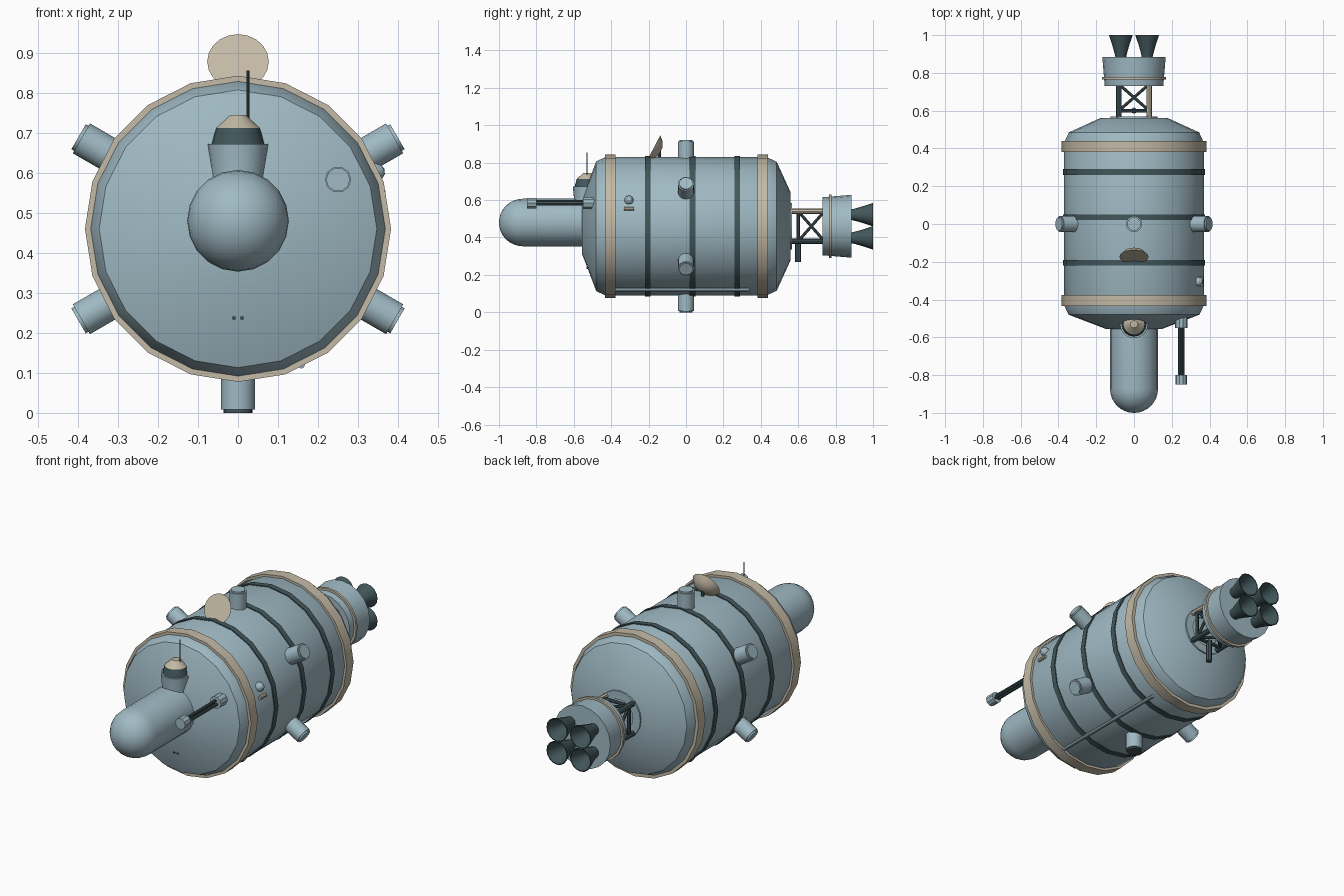
import bpy
import bmesh
import math
from mathutils import Vector

cube = bpy.data.objects.get("Cube")
if cube:
    bpy.data.objects.remove(cube, do_unlink=True)


def material(name, rgb):
    m = bpy.data.materials.new(name)
    m.use_nodes = True
    m.diffuse_color = (*rgb, 1)
    m.node_tree.nodes["Principled BSDF"].inputs["Base Color"].default_value = (*rgb, 1)
    return m


BLUE = material("pale blue grey", (0.35, 0.49, 0.55))
DARK = material("dark slate", (0.055, 0.095, 0.105))
TAN = material("warm tan", (0.55, 0.49, 0.38))

CZ = 0.46  # height of the hull's long axis
BACK = Vector((0, 1, 0))
UP = Vector((0, 0, 1))
parts = []


def lathe(name, profile, mat, origin=(0, 0, CZ), axis=BACK, sides=20):
    """Revolve (distance, radius) points about an axis through origin."""
    bm = bmesh.new()
    rings = []
    for d, r in profile:
        rings.append([bm.verts.new((r * math.cos(math.tau * i / sides),
                                    r * math.sin(math.tau * i / sides), d))
                      for i in range(sides)])
    for a, b in zip(rings, rings[1:]):
        for i in range(sides):
            j = (i + 1) % sides
            bm.faces.new((a[i], a[j], b[j], b[i]))
    bmesh.ops.remove_doubles(bm, verts=bm.verts, dist=1e-5)
    bmesh.ops.recalc_face_normals(bm, faces=bm.faces)
    mesh = bpy.data.meshes.new(name)
    bm.to_mesh(mesh)
    bm.free()
    mesh.materials.append(mat)
    obj = bpy.data.objects.new(name, mesh)
    obj.location = origin
    obj.rotation_euler = Vector(axis).to_track_quat("Z", "Y").to_euler()
    bpy.context.collection.objects.link(obj)
    parts.append(obj)
    return obj


def cylinder(name, d0, d1, r, mat, **kw):
    return lathe(name, [(d0, 0), (d0, r), (d1, r), (d1, 0)], mat, **kw)


def rod(name, a, b, r, mat, sides=8):
    a, b = Vector(a), Vector(b)
    return cylinder(name, 0, (b - a).length, r, mat, origin=a, axis=b - a, sides=sides)


# Main hull with tapered ends
lathe("hull", [(-0.555, 0), (-0.555, 0.15), (-0.48, 0.347), (-0.43, 0.37),
               (0.43, 0.37), (0.485, 0.345), (0.56, 0.18), (0.56, 0)], BLUE)
for name, y in (("front_rim", -0.405), ("rear_rim", 0.41)):
    cylinder(name, y - 0.029, y + 0.029, 0.3825, TAN)
for i, y in enumerate((-0.205, 0.035, 0.275)):
    cylinder(f"hull_band_{i + 1}", y - 0.015, y + 0.015, 0.375, DARK)

# Six radial stub ports around the middle
for i in range(6):
    ang = math.radians(30 + 60 * i)
    axis = (math.cos(ang), 0, math.sin(ang))
    cylinder(f"side_port_{i + 1}", 0.33, 0.452, 0.043, BLUE, axis=axis, sides=16)
    cylinder(f"side_port_cap_{i + 1}", 0.44, 0.46, 0.036, DARK if i == 4 else BLUE,
             axis=axis, sides=16)

# Rounded nose capsule
R = 0.127
dome = [(-0.873 - R * math.cos(t), R * math.sin(t))
        for t in (math.pi / 2 * k / 8 for k in range(9))]
lathe("nose_capsule", dome + [(-0.5, R), (-0.5, 0)], BLUE, origin=(0, 0, 0.48))

# Turret on the capsule
TURRET = dict(origin=(0, -0.53, 0), axis=UP, sides=16)
lathe("turret_base", [(0.5, 0), (0.5, 0.065), (0.6, 0.068), (0.672, 0.075), (0.672, 0)],
      BLUE, **TURRET)
lathe("turret_collar", [(0.66, 0), (0.67, 0.066), (0.712, 0.055), (0.712, 0)], DARK, **TURRET)
lathe("turret_cap", [(0.71, 0), (0.712, 0.055), (0.744, 0.02), (0.744, 0)], TAN, **TURRET)
rod("whip_antenna", (0.025, -0.53, 0.7), (0.025, -0.53, 0.855), 0.0035, DARK, 6)

# Forward boom beside the capsule
BOOM = dict(origin=(0.25, 0, 0.583), sides=10)
cylinder("boom_base", -0.55, -0.48, 0.033, BLUE, **BOOM)
cylinder("boom_tip", -0.85, -0.8, 0.03, BLUE, **BOOM)
for i in range(3):
    t = math.tau * i / 3 + math.pi / 2
    x, z = 0.25 + 0.011 * math.cos(t), 0.583 + 0.011 * math.sin(t)
    rod(f"boom_strut_{i + 1}", (x, -0.81, z), (x, -0.54, z), 0.0075, DARK)

# Small twin lamps low on the front
for side, x in (("left", 0.01), ("right", -0.01)):
    rod(f"{side}_lamp", (x, -0.532, 0.237), (x, -0.5, 0.237), 0.005, DARK)

# Tilted dish with its post
tilt = math.radians(27.5)
lathe("dish", [(0, 0), (0, 0.077), (-0.025, 0.055), (-0.04, 0.025), (-0.042, 0)], TAN,
      origin=(0, -0.173, 0.878), axis=(0, -math.cos(tilt), math.sin(tilt)))
rod("dish_post", (0, -0.142, 0.81), (0, -0.142, 0.865), 0.009, DARK)

# Sensor blister with ledge on the left flank
lathe("blister", [(-0.01, 0), (-0.01, 0.026), (0.01, 0.022), (0.022, 0.012), (0.026, 0)],
      BLUE, origin=(0.342, -0.305, 0.6), axis=(0.94, 0, 0.35), sides=12)
rod("blister_ledge", (0.36, -0.332, 0.553), (0.36, -0.278, 0.553), 0.009, TAN)

# Conduit along the lower left flank
rod("conduit", (0.158, -0.38, 0.12), (0.158, 0.34, 0.12), 0.009, BLUE)

# Rear flange and open truss
lathe("rear_flange", [(0.55, 0.08), (0.55, 0.125), (0.568, 0.125), (0.568, 0.08), (0.55, 0.08)],
      BLUE)
H, Y0, Y1 = 0.08, 0.55, 0.74
corners = [(H, H), (-H, H), (-H, -H), (H, -H)]
for i, (x, z) in enumerate(corners):
    u, w = corners[(i + 1) % 4]
    rod(f"truss_post_{i + 1}", (x, Y0, CZ + z), (x, Y1, CZ + z), 0.014,
        TAN if i == 0 else DARK)
    rod(f"truss_brace_a_{i + 1}", (x, 0.6, CZ + z), (u, Y1, CZ + w), 0.008, DARK)
    rod(f"truss_brace_b_{i + 1}", (u, 0.6, CZ + w), (x, Y1, CZ + z), 0.008, DARK)
    rod(f"truss_rung_{i + 1}", (x, 0.6, CZ + z), (u, 0.6, CZ + w), 0.009, DARK)
rod("hanging_probe", (0, 0.6, 0.27), (0, 0.6, 0.39), 0.016, DARK)

# Engine section with band
lathe("engine_section", [(0.73, 0), (0.73, 0.155), (0.885, 0.168), (0.885, 0)], BLUE)
cylinder("engine_band", 0.765, 0.778, 0.17, TAN)

# Four hollow bell nozzles
BELL = [(0.87, 0), (0.87, 0.026), (0.9, 0.032), (0.95, 0.046), (1.0, 0.063),
        (1.0, 0.058), (0.95, 0.041), (0.9, 0.026), (0.89, 0)]
for i, (sx, sz) in enumerate(((1, 1), (-1, 1), (-1, -1), (1, -1))):
    lathe(f"nozzle_{i + 1}", BELL, DARK, origin=(sx * 0.07, 0, CZ + sz * 0.062), sides=16)

# Smooth curved surfaces while keeping hard edges
bpy.ops.object.select_all(action="DESELECT")
for obj in parts:
    obj.select_set(True)
bpy.context.view_layer.objects.active = parts[0]
bpy.ops.object.shade_smooth_by_angle(angle=math.radians(25))
